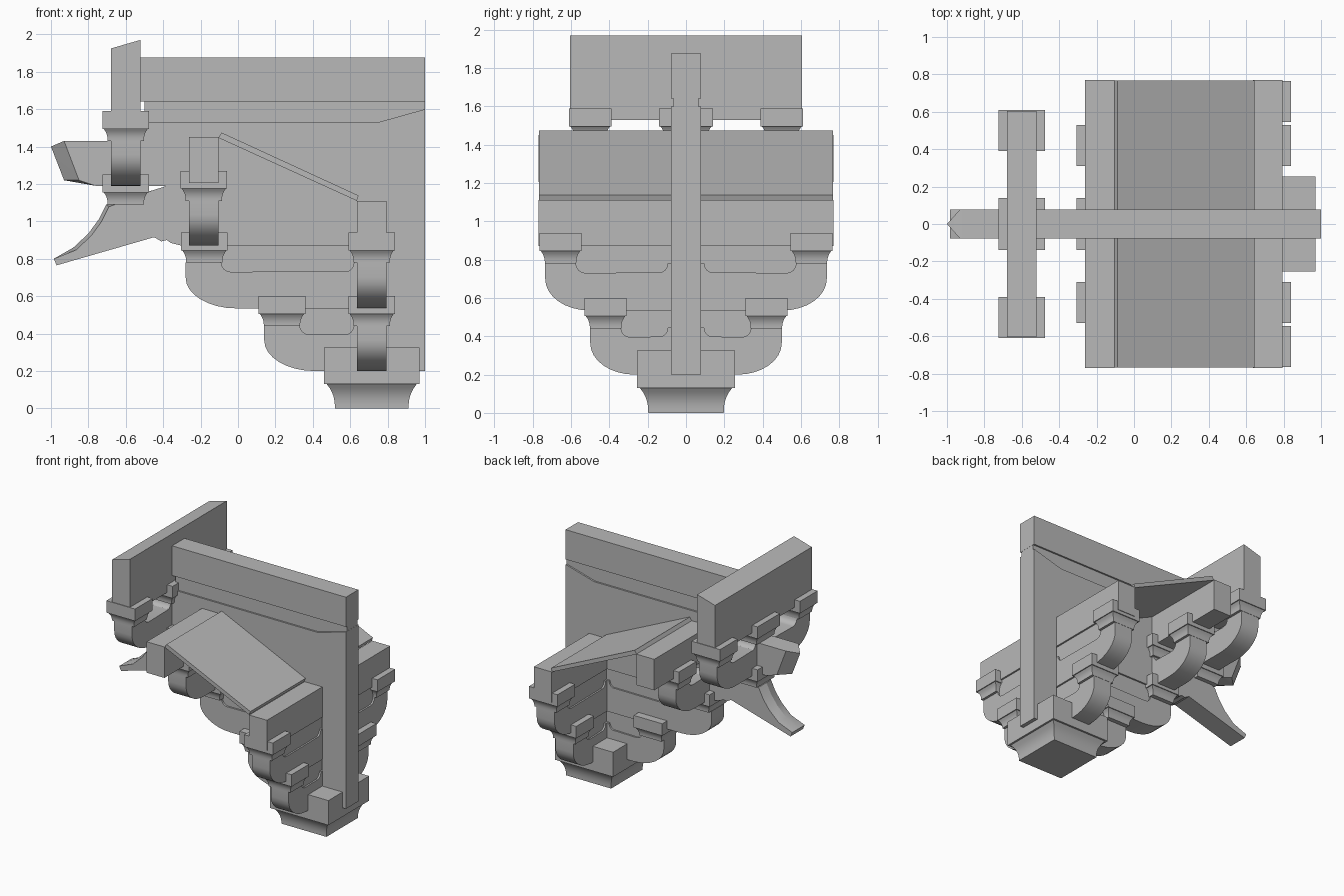
import bpy, bmesh
from math import sin, cos, pi

cube = bpy.data.objects.get("Cube")
if cube:
    bpy.data.objects.remove(cube, do_unlink=True)

grey = bpy.data.materials.new("plain grey")
grey.use_nodes = True
tone = (0.48, 0.48, 0.48, 1)
grey.diffuse_color = tone
grey.node_tree.nodes["Principled BSDF"].inputs["Base Color"].default_value = tone

parts = []
T = 0.078      # half thickness of every timber
CORE = 0.065   # half thickness of the recessed infill
COL = 0.715    # x of the main bracket column


def finish(name, bm):
    bmesh.ops.recalc_face_normals(bm, faces=bm.faces)
    mesh = bpy.data.meshes.new(name)
    bm.to_mesh(mesh)
    bm.free()
    mesh.materials.append(grey)
    ob = bpy.data.objects.new(name, mesh)
    bpy.context.collection.objects.link(ob)
    parts.append(ob)


def loft(name, rings):
    """Join closed rings of equal length and cap both ends."""
    bm = bmesh.new()
    loops = [[bm.verts.new(p) for p in ring] for ring in rings]
    for a, b in zip(loops, loops[1:]):
        for i in range(len(a)):
            j = (i + 1) % len(a)
            bm.faces.new((a[i], a[j], b[j], b[i]))
    bm.faces.new(loops[0])
    bm.faces.new(loops[-1])
    finish(name, bm)


def plate_x(name, pts, half=T):
    """Side profile in x, z given a thickness in y."""
    loft(name, [[(x, y, z) for x, z in pts] for y in (-half, half)])


def plate_y(name, pts, x, half=T):
    """Cross profile in y, z given a thickness in x."""
    loft(name, [[(x + s, y, z) for y, z in pts] for s in (-half, half)])


def box(name, x, y, z):
    plate = [(x[0], z[0]), (x[1], z[0]), (x[1], z[1]), (x[0], z[1])]
    loft(name, [[(a, b, c) for a, c in plate] for b in y])


def block(name, x, y, z, hx=0.125, hy=0.11, low=0.065, high=0.095, inset=0.028):
    """Bearing block: concave flared foot below a square body."""
    levels = []
    for i in range(7):
        a = i / 6 * pi / 2
        levels.append((inset * (0.15 + 0.85 * cos(a) if i else 1), z + low * sin(a) * 0.0 + low * i / 6))
    # the foot flares slowly at first, then sharply
    levels = [(inset * (1 - 0.75 * (i / 6) ** 2.5), h) for i, (_, h) in enumerate(levels)]
    levels += [(0, z + low), (0, z + low + high)]
    loft(name, [[(x + sx * (hx - d), y + sy * (hy - d), h)
                 for sx, sy in ((-1, -1), (1, -1), (1, 1), (-1, 1))] for d, h in levels])


def arm_half(length, z, eye_end, rise=0.245, sweep=0.23):
    """Half arm from its bottom, round the curved end, to the eye cut in the top."""
    pts = []
    for i in range(9):
        a = i / 8 * pi / 2
        pts.append((length - sweep + sweep * sin(a), z + 0.165 * (1 - cos(a))))
    top, deep = z + rise, 0.05
    pts += [(length, top), (eye_end, top)]
    for end, a0 in ((eye_end - deep, 0), (0.095 + deep, pi / 2)):
        for i in range(1, 5):
            a = a0 + i / 4 * pi / 2
            pts.append((end + deep * cos(a), top - deep * sin(a)))
    return pts


def cross_arm(name, x, z, reach):
    half = arm_half(reach + 0.08, z, reach - 0.08)
    plate_y(name, half + [(-u, h) for u, h in reversed(half)], x)


def side_blocks(name, x, z, reach):
    for side, s in (("left", 1), ("right", -1)):
        block(f"{name}_{side}", x, s * reach, z)


# Base block
block("base_block", COL, 0, 0, 0.255, 0.255, 0.13, 0.195, 0.058)

# Two stepped arms running forward, each solid toward the wall end
for name, z, tip, eye in (("lower_long_arm", 0.2, 0.14, 0.33), ("upper_long_arm", 0.535, -0.28, -0.09)):
    half = arm_half(COL - tip, z, COL - eye, sweep=0.27)
    tail = [(-0.075, z + 0.245), (-0.075, z + 0.335), (-0.285, z + 0.335), (-0.285, z)]
    plate_x(name, [(COL - u, h) for u, h in half + tail])
block("lower_step_block", 0.235, 0, 0.44, hy=0.14)
block("upper_step_block", -0.18, 0, 0.78, hy=0.14)

# Thin infill behind the recesses
box("lower_long_infill", (0.16, 0.98), (-CORE, CORE), (0.37, 0.6))
box("upper_long_infill", (-0.25, 0.98), (-CORE, CORE), (0.69, 0.95))
box("lower_cross_infill", (COL - CORE, COL + CORE), (-0.42, 0.42), (0.37, 0.6))
box("upper_cross_infill", (COL - CORE, COL + CORE), (-0.65, 0.65), (0.69, 0.95))
box("top_infill", (-0.5, 0.999), (-CORE, CORE), (1.45, 1.7))

# Cross arms and their blocks, column by column
cross_arm("lower_cross_arm", COL, 0.2, 0.42)
side_blocks("lower_cross_block", COL, 0.44, 0.42)
cross_arm("upper_cross_arm", COL, 0.535, 0.655)
side_blocks("upper_cross_block", COL, 0.78, 0.655)
box("column_beam", (COL - T, COL + T), (-0.77, 0.77), (0.87, 1.11))

cross_arm("middle_cross_arm", -0.183, 0.87, 0.42)
side_blocks("middle_cross_block", -0.183, 1.11, 0.42)
block("middle_centre_block", -0.183, 0, 1.11, hy=0.14)
box("middle_beam", (-0.261, -0.105), (-0.77, 0.77), (1.205, 1.45))

block("outer_step_block", -0.6, 0, 1.09, hy=0.14)
cross_arm("outer_cross_arm", -0.6, 1.19, 0.5)
side_blocks("outer_cross_block", -0.6, 1.43, 0.5)
block("outer_centre_block", -0.6, 0, 1.43, hy=0.14)
eave = [(-0.678, 1.53), (-0.522, 1.53), (-0.522, 1.97), (-0.678, 1.925)]
loft("eave_beam", [[(x, y, z) for x, z in eave] for y in (-0.605, 0.605)])

# Sloping cover board between the two long beams
board = [(-0.105, 1.447), (0.635, 1.11), (0.645, 1.138), (-0.088, 1.475)]
loft("cover_board", [[(x, y, z) for x, z in board] for y in (-0.767, 0.767)])

# Central wall of stacked timbers
plate_x("central_panel", [
    (1, 0.87), (-0.3, 0.87), (-0.36, 0.885), (-0.38, 0.9), (-0.41, 0.893), (-0.43, 0.905),
    (-0.45, 0.915), (-0.45, 1.168), (-0.38, 1.19), (-0.52, 1.19), (-0.52, 1.43),
    (-0.48, 1.53), (0.75, 1.53), (1, 1.6)])
box("top_beam", (-0.523, 1), (-T, T), (1.64, 1.875))

# Down-swept beak with a slightly ridged upper face
ridge = [(-0.45, 0.915), (-0.45, 1.168), (-0.705, 1.09), (-0.745, 1.01), (-0.8, 0.935),
         (-0.88, 0.86), (-0.985, 0.8), (-0.97, 0.765)]
edge = [(x + 0.015, z - 0.012) if 2 <= i <= 5 else (x, z) for i, (x, z) in enumerate(ridge)]
loft("beak", [[(x, y, z) for x, z in p] for p, y in ((edge, -T), (ridge, 0), (edge, T))])

# Faceted nose beam
bm = bmesh.new()
for x, z in ((-0.93, 1.43), (-0.85, 1.22), (-0.76, 1.19), (-0.52, 1.19), (-0.52, 1.43)):
    for y in (-T, T):
        bm.verts.new((x, y, z))
for x, z in ((-1, 1.4), (-0.93, 1.22)):
    bm.verts.new((x, 0, z))
bmesh.ops.convex_hull(bm, input=bm.verts)
finish("nose_beam", bm)

# Smooth the curved undersides, keep timber edges crisp
bpy.ops.object.select_all(action="DESELECT")
for ob in parts:
    ob.select_set(True)
bpy.context.view_layer.objects.active = parts[0]
bpy.ops.object.shade_smooth_by_angle(angle=0.45)
